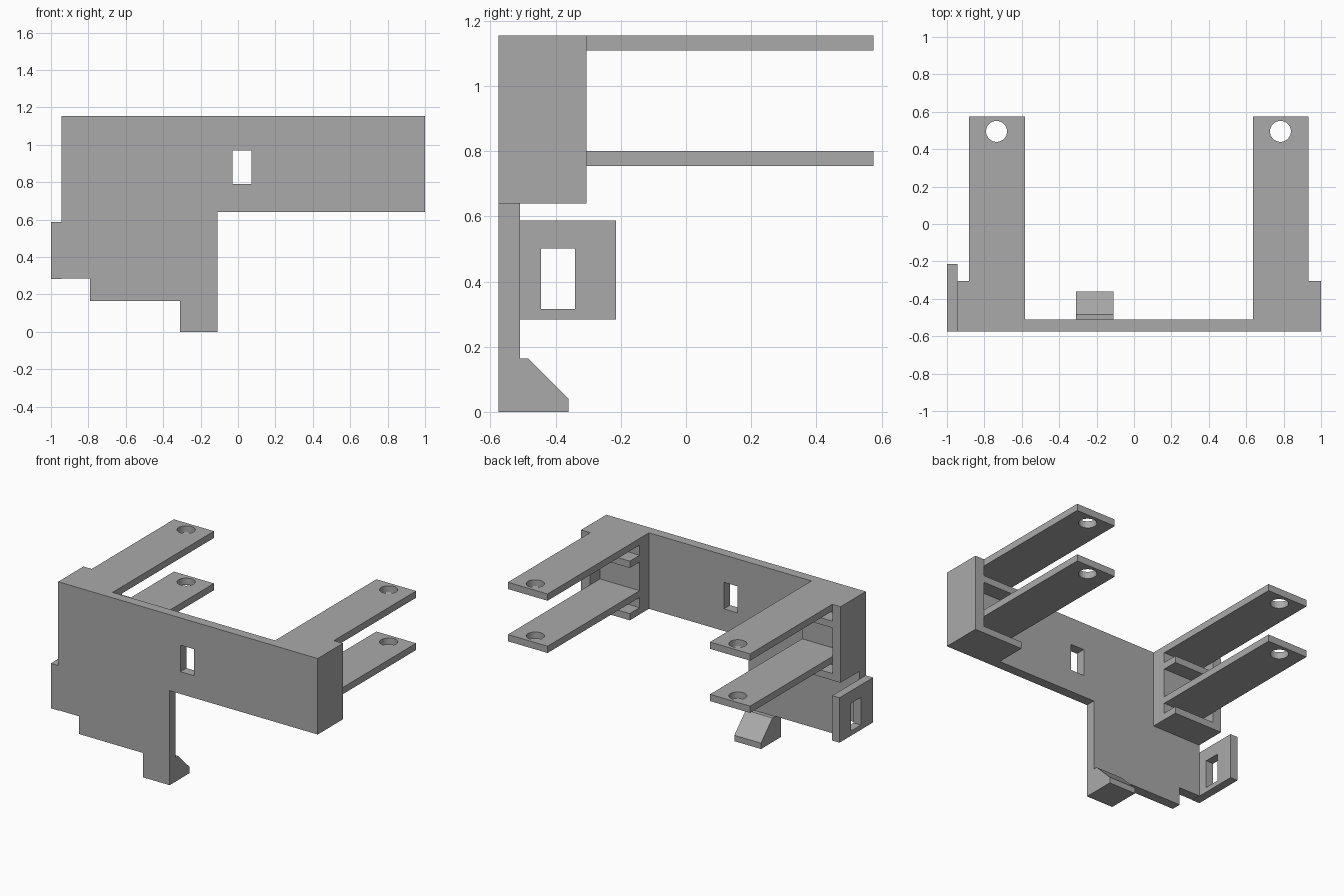
import bpy
import bmesh
from mathutils import Vector

cube = bpy.data.objects.get("Cube")
if cube:
    bpy.data.objects.remove(cube, do_unlink=True)

# Single grey material
grey = bpy.data.materials.new("plain grey")
grey.use_nodes = True
colour = (0.4, 0.4, 0.4, 1)
grey.diffuse_color = colour
grey.node_tree.nodes["Principled BSDF"].inputs["Base Color"].default_value = colour


def finish(name, bm):
    bmesh.ops.recalc_face_normals(bm, faces=bm.faces)
    mesh = bpy.data.meshes.new(name)
    bm.to_mesh(mesh)
    bm.free()
    mesh.materials.append(grey)
    obj = bpy.data.objects.new(name, mesh)
    bpy.context.collection.objects.link(obj)
    return obj


def prism(name, points, axis, start, end):
    """Extrude a flat outline along x or y; points hold the other two axes."""
    bm = bmesh.new()
    if axis == "x":
        verts = [bm.verts.new((start, a, b)) for a, b in points]
        move = Vector((end - start, 0, 0))
    else:
        verts = [bm.verts.new((a, start, b)) for a, b in points]
        move = Vector((0, end - start, 0))
    face = bm.faces.new(verts)
    out = bmesh.ops.extrude_face_region(bm, geom=[face], use_keep_orig=True)
    moved = [v for v in out["geom"] if isinstance(v, bmesh.types.BMVert)]
    bmesh.ops.translate(bm, verts=moved, vec=move)
    return finish(name, bm)


def box(name, x0, x1, y0, y1, z0, z1):
    return prism(name, [(y0, z0), (y1, z0), (y1, z1), (y0, z1)], "x", x0, x1)


def cut(obj, cutter):
    """Subtract the cutter, apply the result and drop the cutter."""
    mod = obj.modifiers.new("cut", "BOOLEAN")
    mod.operation = "DIFFERENCE"
    mod.solver = "EXACT"
    mod.object = cutter
    cutter.hide_render = True
    bpy.context.view_layer.update()
    graph = bpy.context.evaluated_depsgraph_get()
    obj.data = bpy.data.meshes.new_from_object(obj.evaluated_get(graph))
    obj.modifiers.clear()
    bpy.data.objects.remove(cutter, do_unlink=True)


FRONT, PLATE_BACK, BLOCK_BACK, ARM_END = -0.575, -0.51, -0.305, 0.575
TOP, BLOCK_BOTTOM = 1.155, 0.64

# Front plate with stepped outline and a small window
plate = prism("front_plate", [
    (-0.945, TOP), (1, TOP), (1, BLOCK_BOTTOM), (-0.11, BLOCK_BOTTOM),
    (-0.11, 0), (-0.31, 0), (-0.31, 0.165), (-0.79, 0.165),
    (-0.79, 0.285), (-0.945, 0.285)], "y", FRONT, PLATE_BACK)
cut(plate, box("window_cutter", -0.03, 0.073, -0.7, -0.4, 0.79, 0.97))

# Side tab with a rectangular slot
tab = box("side_tab", -1, -0.945, FRONT, -0.215, 0.283, 0.587)
cut(tab, box("slot_cutter", -1.1, -0.9, -0.445, -0.34, 0.315, 0.502))

# Chamfered hook at the foot of the plate
prism("foot_hook", [
    (PLATE_BACK, 0), (-0.36, 0), (-0.36, 0.04), (-0.483, 0.163),
    (PLATE_BACK, 0.163)], "x", -0.31, -0.11)

# Comb outline: two short shelves and two long arms on a solid back
comb = [(PLATE_BACK, TOP), (PLATE_BACK, BLOCK_BOTTOM)]
SHELF, CELL_BACK = 0.046, -0.41
for z, reach in [(0.64, BLOCK_BACK), (0.755, ARM_END),
                 (0.995, BLOCK_BACK), (TOP - SHELF, ARM_END)]:
    if z > BLOCK_BOTTOM:
        comb.append((CELL_BACK, z))
    comb += [(reach, z), (reach, z + SHELF)]
    if z + SHELF < TOP - 0.01:
        comb.append((CELL_BACK, z + SHELF))

# One bracket and one outer wall at each end
for side, x0, x1, w0, w1, hole in [
        ("right", -0.883, -0.583, -0.945, -0.883, -0.735),
        ("left", 0.635, 0.932, 0.932, 1, 0.783)]:
    arms = prism(side + "_arm_bracket", comb, "x", x0, x1)
    bm = bmesh.new()
    bmesh.ops.create_cone(bm, cap_ends=True, segments=32,
                          radius1=0.056, radius2=0.056, depth=2)
    bmesh.ops.translate(bm, verts=bm.verts, vec=(hole, 0.495, 1))
    cut(arms, finish("hole_cutter", bm))
    box(side + "_outer_wall", w0, w1, PLATE_BACK, BLOCK_BACK, BLOCK_BOTTOM, TOP)
